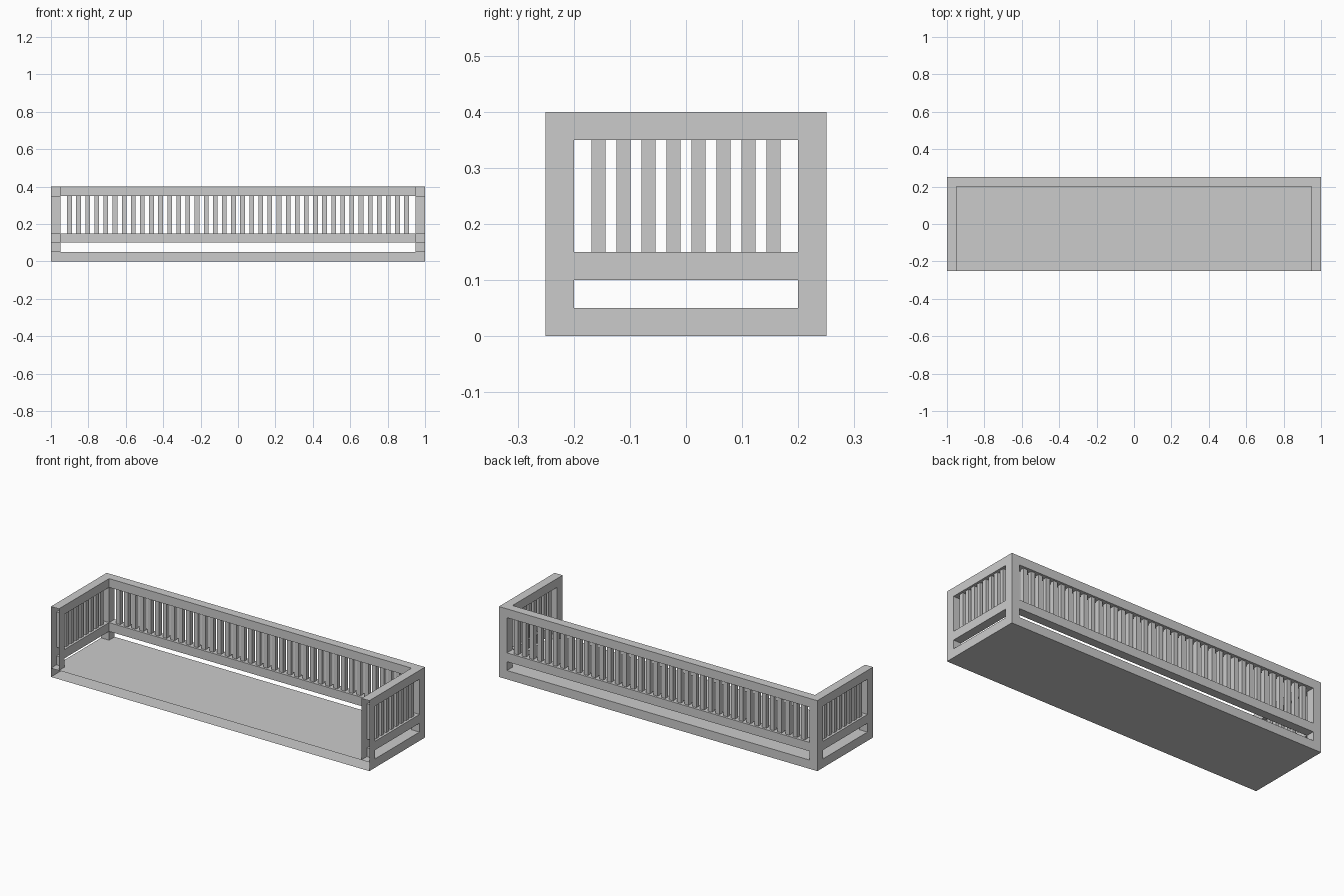
import bpy, bmesh
from mathutils import Vector, Matrix

if "Cube" in bpy.data.objects:
    bpy.data.objects.remove(bpy.data.objects["Cube"])

# Break lines of the framework on each axis
X = [-1.0, -0.95, 0.95, 1.0]
Y = [-0.25, -0.2, 0.2, 0.25]
Z = [0.0, 0.05, 0.1, 0.15, 0.35, 0.4]
GRID = (X, Y, Z)


def filled(c):
    i, j, k = c
    if not (0 <= i < 3 and 0 <= j < 3 and 0 <= k < 5):
        return False
    if k == 0:
        return True                      # floor slab
    if i == 1 and j < 2:
        return False                     # open middle and open front
    if i != 1 and j != 1:
        return True                      # corner posts
    return k in (2, 4)                   # lower and top rails


def finish(name, bm):
    me = bpy.data.meshes.new(name)
    bm.to_mesh(me)
    bm.free()
    ob = bpy.data.objects.new(name, me)
    bpy.context.collection.objects.link(ob)
    return ob


# Floor, posts and rails as one continuous shell, left open on the front plane
bm = bmesh.new()
cells = [(i, j, k) for i in range(3) for j in range(3) for k in range(5)]
for cell in filter(filled, cells):
    for a in range(3):
        for side in (0, 1):
            near = list(cell)
            near[a] += 1 if side else -1
            ledge = a == 2 and side and cell[2] == 0 and cell[1] == 0
            open_front = a == 1 and not side and cell[1] == 0
            if open_front or (filled(near) and not ledge):
                continue
            b, c = (a + 1) % 3, (a + 2) % 3
            vs = []
            for db, dc in ((0, 0), (1, 0), (1, 1), (0, 1)):
                p = list(cell)
                p[a] += side
                p[b] += db
                p[c] += dc
                vs.append(bm.verts.new([GRID[n][p[n]] for n in range(3)]))
            bm.faces.new(vs if side else vs[::-1])
bmesh.ops.remove_doubles(bm, verts=bm.verts, dist=1e-5)
finish("balcony_frame", bm)


# Rows of square bars between the lower and top rails
def bar_row(name, start, end, count):
    start, end = Vector(start), Vector(end)
    bm = bmesh.new()
    for n in range(1, count + 1):
        pos = start.lerp(end, n / (count + 1))
        mat = Matrix.Translation(pos) @ Matrix.Diagonal((0.025, 0.025, 0.2, 1))
        bmesh.ops.create_cube(bm, size=1, matrix=mat)
    finish(name, bm)


bar_row("back_bars", (-0.95, 0.225, 0.25), (0.95, 0.225, 0.25), 38)
for name, x in (("left_bars", -0.975), ("right_bars", 0.975)):
    bar_row(name, (x, -0.2, 0.25), (x, 0.2, 0.25), 8)
